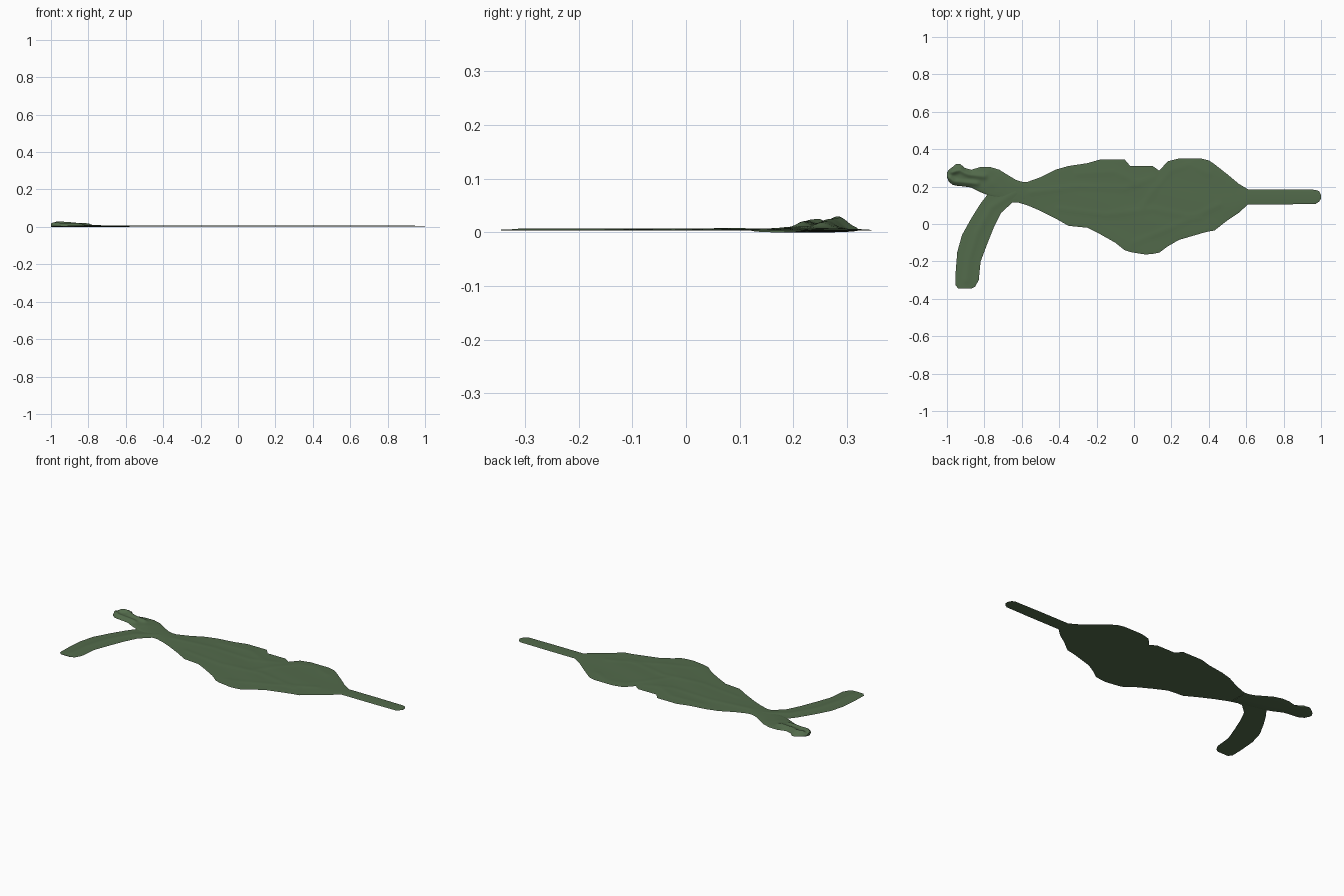
import bpy
import math

if "Cube" in bpy.data.objects:
    bpy.data.objects.remove(bpy.data.objects["Cube"])

mat = bpy.data.materials.new("leaf_green")
mat.diffuse_color = (0.085, 0.145, 0.07, 1)
mat.use_nodes = True
mat.node_tree.nodes["Principled BSDF"].inputs["Base Color"].default_value = mat.diffuse_color


def seg_dist(x, y, pts):
    """Distance from a point to a crease polyline."""
    best = 9.0
    for (ax, ay), (bx, by) in zip(pts, pts[1:]):
        dx, dy = bx - ax, by - ay
        t = max(0, min(1, ((x - ax) * dx + (y - ay) * dy) / (dx * dx + dy * dy)))
        best = min(best, math.hypot(x - ax - t * dx, y - ay - t * dy))
    return best


def bump(x, y, pts, width):
    return math.exp(-(seg_dist(x, y, pts) / width) ** 2)


def strip(name, rails, relief, base, across=24, step=0.012):
    """Thin closed sheet lofted between two edges: rails = (x0, y0, x1, y1)."""
    rows = []
    for a, b in zip(rails, rails[1:]):
        n = max(2, round(max(math.dist(a[:2], b[:2]), math.dist(a[2:], b[2:])) / step))
        rows += [[p + (q - p) * i / n for p, q in zip(a, b)] for i in range(n)]
    rows.append(list(rails[-1]))
    verts, faces = [], []
    ring = 2 * across
    for x0, y0, x1, y1 in rows:
        for k in range(ring):
            top = k <= across
            t = k / across if top else (ring - k) / across
            x, y = x0 + (x1 - x0) * t, y0 + (y1 - y0) * t
            w = math.sqrt(max(0, 1 - (2 * t - 1) ** 2))
            verts.append((x, y, 0.004 + relief(x, y) * w if top else 0.004 - base * w))
    for i in range(len(rows) - 1):
        for k in range(ring):
            m = (k + 1) % ring
            faces.append((i * ring + k, (i + 1) * ring + k,
                          (i + 1) * ring + m, i * ring + m))
    last = (len(rows) - 1) * ring
    faces.append(tuple(range(ring)))
    faces.append(tuple(last + k for k in reversed(range(ring))))
    me = bpy.data.meshes.new(name)
    me.from_pydata(verts, [], faces)
    me.materials.append(mat)
    me.update()
    ob = bpy.data.objects.new(name, me)
    bpy.context.collection.objects.link(ob)
    bpy.context.view_layer.objects.active = ob
    ob.select_set(True)
    bpy.ops.object.mode_set(mode='EDIT')
    bpy.ops.mesh.select_all(action='SELECT')
    bpy.ops.mesh.normals_make_consistent(inside=False)
    bpy.ops.object.mode_set(mode='OBJECT')
    bpy.ops.object.shade_smooth_by_angle(angle=math.radians(50))
    ob.select_set(False)
    return ob


# Leaf blade and right stalk: x, lower y, upper y
blade = [(-.66, .12, .22), (-.62, .115, .225), (-.57, .10, .225), (-.5, .07, .25),
         (-.42, .03, .29), (-.35, -.01, .31), (-.25, -.02, .325), (-.18, -.055, .345),
         (-.1, -.1, .345), (-.05, -.14, .345), (-.02, -.15, .31), (.06, -.163, .31),
         (.10, -.16, .31), (.135, -.153, .285), (.18, -.12, .335), (.24, -.085, .35),
         (.36, -.05, .35), (.40, -.04, .34), (.43, -.035, .32), (.5, .02, .265),
         (.56, .06, .215), (.61, .105, .185), (.8, .105, .185), (.97, .107, .183),
         (.99, .12, .175), (1, .135, .155)]
creases = [[(.05, .1), (.12, .2), (.2, .29), (.3, .32), (.4, .27)],
           [(-.55, .17), (-.3, .2), (-.05, .19), (.1, .25)],
           [(-.4, .08), (-.15, .05), (.1, .08), (.35, .03)],
           [(-.3, .27), (-.1, .28), (.02, .22)],
           [(0, -.1), (.2, -.02), (.45, .1)]]


def blade_relief(x, y):
    ridges = sum(bump(x, y, c, .018) for c in creases)
    wave = math.sin(34 * y + 7 * x + 1.5 * math.sin(5 * x))
    fade = 1 if x < .5 else max(0.2, 1 - (x - .5) * 6)
    return .0022 + fade * (.0014 * min(ridges, 1.2) + .0005 * wave)


strip("leaf_blade", [(x, a, x, b) for x, a, b in blade], blade_relief, .001, 56)

# Curved arm hanging from the neck: outer edge then inner edge
arm = [(-.66, .23, -.60, .115), (-.75, .2, -.65, .115), (-.82, .11, -.71, .06),
       (-.87, .03, -.75, -.02), (-.92, -.06, -.79, -.12), (-.945, -.15, -.82, -.2),
       (-.953, -.25, -.83, -.3), (-.955, -.325, -.85, -.335), (-.94, -.345, -.87, -.345)]
spine = [(-.63, .17), (-.76, .09), (-.84, -.05), (-.88, -.18), (-.895, -.3)]
strip("curved_arm", arm,
      lambda x, y: .0012 + .0022 * bump(x, y, spine, .02), .001)

# Crumpled tip: x, lower y, upper y
tip = [(-.58, .12, .22), (-.63, .13, .235), (-.68, .13, .265), (-.72, .14, .29),
       (-.77, .15, .305), (-.82, .17, .305), (-.87, .195, .29), (-.905, .2, .30),
       (-.93, .203, .322), (-.95, .205, .322), (-.97, .21, .305), (-.99, .225, .29),
       (-1, .25, .275)]
upper_fold = [(-.8, .255), (-.88, .265), (-.93, .29), (-.97, .28)]
lower_fold = [(-.84, .215), (-.9, .22), (-.96, .225), (-.985, .245)]


def tip_relief(x, y):
    s = max(0, min(1, (-.68 - x) / .25))
    folds = .015 * bump(x, y, upper_fold, .016) + .011 * bump(x, y, lower_fold, .014)
    lump = .0015 * math.sin(60 * x) * math.sin(80 * y)
    return .003 + s * (.009 + folds + lump)


strip("crumpled_tip", [(x, a, x, b) for x, a, b in tip], tip_relief, .004, 36, .008)
